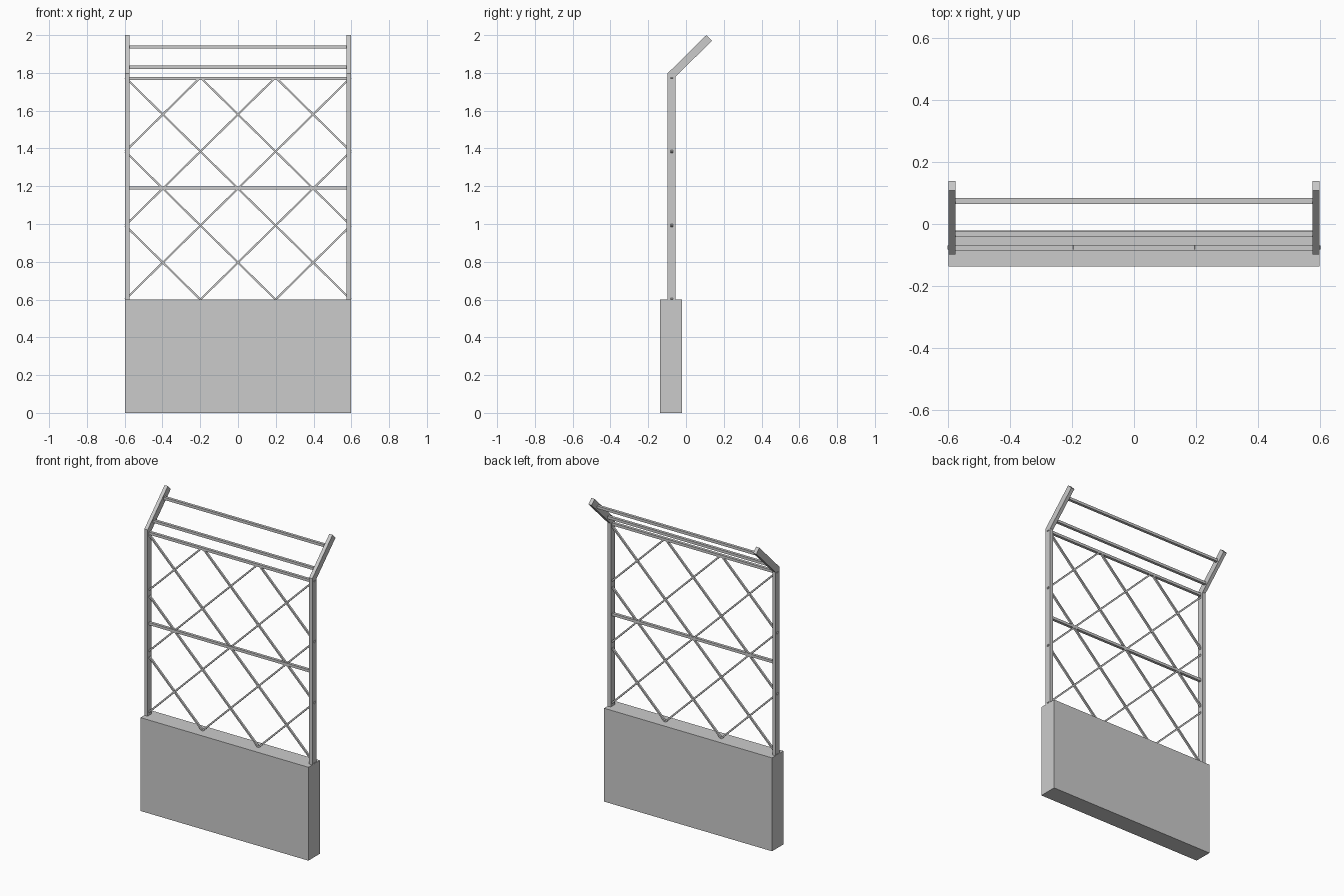
import bpy, bmesh, math
from mathutils import Vector, Matrix

if "Cube" in bpy.data.objects:
    bpy.data.objects.remove(bpy.data.objects["Cube"])

W = 0.597          # half width
YC = -0.077        # fence plane


def make(name, bm):
    bmesh.ops.recalc_face_normals(bm, faces=bm.faces)
    me = bpy.data.meshes.new(name)
    bm.to_mesh(me)
    bm.free()
    ob = bpy.data.objects.new(name, me)
    bpy.context.collection.objects.link(ob)
    return ob


def box(name, center, size, angle=0.0):
    bm = bmesh.new()
    m = (Matrix.Translation(center) @ Matrix.Rotation(angle, 4, 'Y')
         @ Matrix.Diagonal((*size, 1)))
    bmesh.ops.create_cube(bm, size=1, matrix=m)
    return make(name, bm)


# solid wall base
box("wall_base", (0, -0.079, 0.3), (2 * W, 0.117, 0.6))

# posts with a 45 degree arm on top, extruded from a side profile
profile = [(-0.098, 0.6), (-0.056, 0.6), (-0.056, 1.78), (0.138, 1.97),
           (0.108, 2.0), (-0.098, 1.797)]
for side, name in ((-1, "left_post"), (1, "right_post")):
    bm = bmesh.new()
    face = bm.faces.new([bm.verts.new((side * W, y, z)) for y, z in profile])
    ext = bmesh.ops.extrude_face_region(bm, geom=[face])
    verts = [v for v in ext["geom"] if isinstance(v, bmesh.types.BMVert)]
    bmesh.ops.translate(bm, verts=verts, vec=(-side * 0.023, 0, 0))
    make(name, bm)

# horizontal rails
for name, y, z in (("middle_rail", YC, 1.19), ("top_rail", YC, 1.771),
                   ("lower_arm_rail", -0.033, 1.83), ("upper_arm_rail", 0.074, 1.937)):
    box(name, (0, y, z), (1.15, 0.018, 0.017))

# diagonal lattice bars on a 6 x 6 node grid, mirrored left to right
DX, DZ = 0.199, 0.196
for side in (-1, 1):
    for i0, j0, n in ((-3, 0, 6), (-1, 0, 4), (1, 0, 2), (-3, 2, 4), (-3, 4, 2)):
        a = Vector((side * i0 * DX, -0.075, 0.6 + j0 * DZ))
        b = Vector((side * (i0 + n) * DX, -0.075, 0.6 + (j0 + n) * DZ))
        d = b - a
        box("lattice_bar", (a + b) / 2, (d.length, 0.013, 0.010),
            -math.atan2(d.z, d.x))
